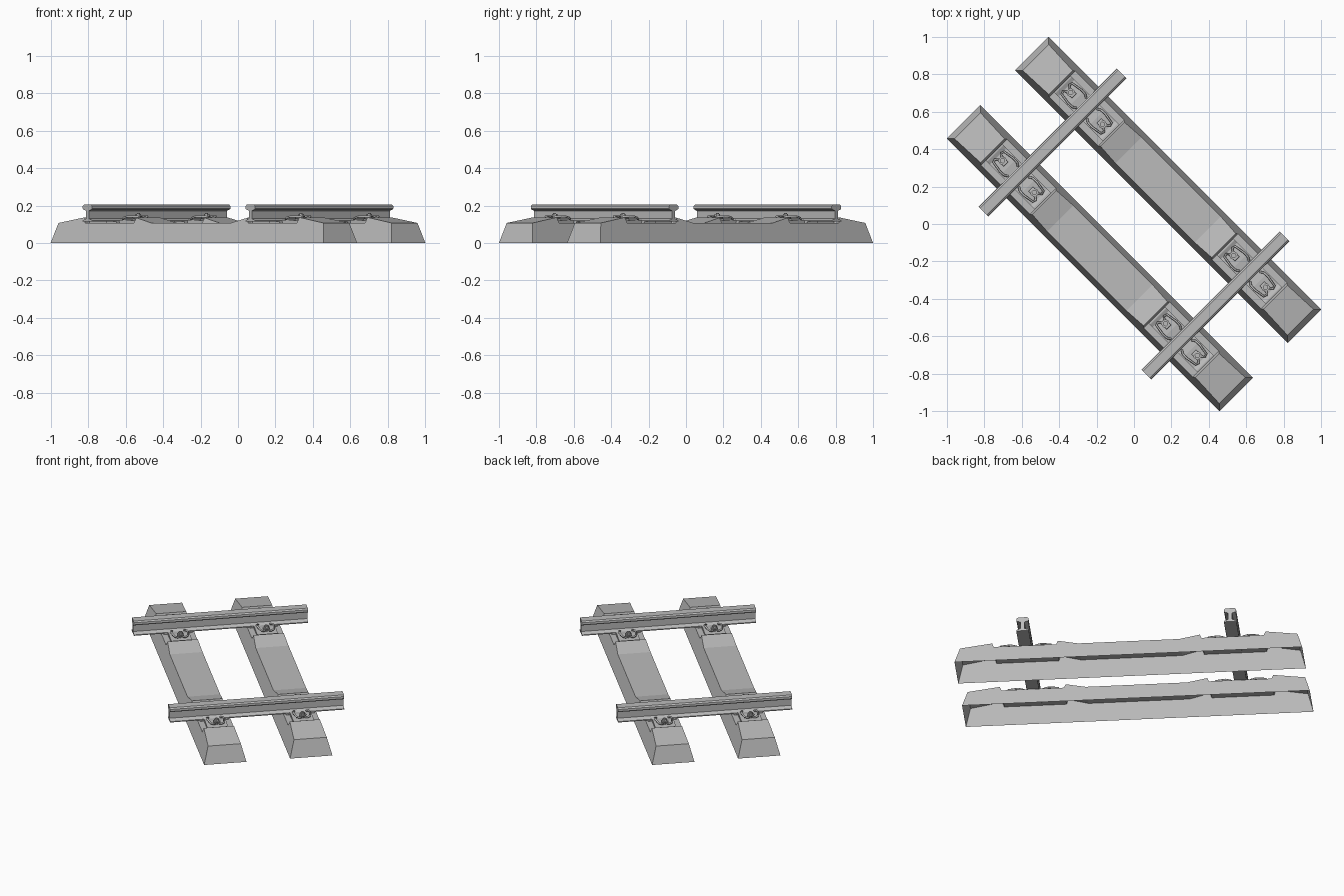
import bpy, bmesh, math
from mathutils import Matrix, Vector

cube = bpy.data.objects.get("Cube")
if cube:
    bpy.data.objects.remove(cube, do_unlink=True)

# One flat grey for everything
grey = bpy.data.materials.new("plain grey")
grey.use_nodes = True
COLOUR = (0.5, 0.5, 0.5, 1)
grey.diffuse_color = COLOUR
grey.node_tree.nodes["Principled BSDF"].inputs["Base Color"].default_value = COLOUR

# Layout frame: x runs along the sleepers, y along the rails, turned 45 degrees
TURN = Matrix.Rotation(math.radians(-45), 4, 'Z')
RAIL_X, SLEEPER_Y, CLIP_GAP = 0.615, 0.2575, 0.12
SEAT_Z = 0.108


def finish(bm, name, place=Matrix(), smooth=False):
    """Turn a bmesh into a placed, coloured object."""
    bmesh.ops.transform(bm, matrix=TURN @ place, verts=bm.verts)
    mesh = bpy.data.meshes.new(name)
    bm.to_mesh(mesh)
    bm.free()
    mesh.materials.append(grey)
    if smooth:
        mesh.polygons.foreach_set("use_smooth", [True] * len(mesh.polygons))
    obj = bpy.data.objects.new(name, mesh)
    bpy.context.collection.objects.link(obj)
    return obj


def prism(profile, half_length):
    """Extrude an (x, z) outline along y."""
    bm = bmesh.new()
    face = bm.faces.new([bm.verts.new((x, -half_length, z)) for x, z in profile])
    new = bmesh.ops.extrude_face_region(bm, geom=[face])["geom"]
    bmesh.ops.translate(bm, vec=(0, 2 * half_length, 0),
                        verts=[v for v in new if isinstance(v, bmesh.types.BMVert)])
    bmesh.ops.recalc_face_normals(bm, faces=bm.faces)
    return bm


# Sleeper: tapered hollow shell, open underneath, with two stepped rail seats
HALF_TOP = [(1.0, 0.107), (0.81, 0.137), (0.80, SEAT_Z), (0.43, SEAT_Z),
            (0.42, 0.135), (0.30, 0.107)]


def sleeper(name, y):
    top = [(-x, z) for x, z in HALF_TOP] + HALF_TOP[::-1]
    bm = bmesh.new()
    rings = []
    for i, (x, z) in enumerate(top):
        foot = math.copysign(1.03, x) if i in (0, len(top) - 1) else x
        half = 0.127 - 0.27 * z
        rings.append([bm.verts.new(p) for p in (
            (foot, -0.127, 0), (x, -half, z), (x, half, z), (foot, 0.127, 0))])
    for a, b in zip(rings, rings[1:]):
        for k in range(3):
            bm.faces.new((a[k], b[k], b[k + 1], a[k + 1]))
    bm.faces.new(rings[0])
    bm.faces.new(rings[-1][::-1])
    bmesh.ops.recalc_face_normals(bm, faces=bm.faces)
    # Shell normals point outwards
    if sum(f.normal.z for f in bm.faces) < 0:
        bmesh.ops.reverse_faces(bm, faces=bm.faces)
    finish(bm, name, Matrix.Translation((0, y, 0)))


# Rail: right half of the I-shaped section, mirrored
HALF_RAIL = [(0.037, 0.114), (0.037, 0.120), (0.011, 0.130), (0.011, 0.172),
             (0.033, 0.180), (0.036, 0.185), (0.035, 0.198), (0.026, 0.205)]


def rail(name, x):
    profile = HALF_RAIL + [(-px, z) for px, z in HALF_RAIL[::-1]]
    finish(prism(profile, 0.522), name, Matrix.Translation((x, 0, 0)))


def clip_wire(points, radius):
    """Bent round bar as a mesh."""
    curve = bpy.data.curves.new("wire", 'CURVE')
    curve.dimensions = '3D'
    curve.bevel_depth = radius
    curve.bevel_resolution = 1
    curve.use_fill_caps = True
    spline = curve.splines.new('POLY')
    spline.points.add(len(points) - 1)
    for p, co in zip(spline.points, points):
        p.co = (*co, 1)
    temp = bpy.data.objects.new("wire", curve)
    bpy.context.collection.objects.link(temp)
    bpy.context.view_layer.update()
    mesh = temp.to_mesh()
    bm = bmesh.new()
    bm.from_mesh(mesh)
    temp.to_mesh_clear()
    bpy.data.objects.remove(temp, do_unlink=True)
    bpy.data.curves.remove(curve)
    return bm


# Fastening: guide plate, bent spring clip, washer and bolt; +x points to the rail
GUIDE = [(-0.065, SEAT_Z - 0.002), (0.083, SEAT_Z - 0.002), (0.083, 0.121),
         (0.045, 0.125), (-0.035, 0.119), (-0.055, 0.128), (-0.065, 0.128)]
HALF_CLIP = [(0.022, 0.013, 0.133), (-0.022, 0.013, 0.133), (-0.034, 0.024, 0.138),
             (-0.028, 0.040, 0.142), (0.030, 0.050, 0.142), (0.062, 0.048, 0.134),
             (0.080, 0.036, 0.128)]


def fastening(name, x, y, angle):
    place = Matrix.Translation((x, y, 0)) @ Matrix.Rotation(angle, 4, 'Z')
    finish(prism(GUIDE, 0.062), name + "_guide_plate", place)
    path = [(a, -b, c) for a, b, c in HALF_CLIP[::-1]] + HALF_CLIP
    finish(clip_wire(path, 0.006), name + "_spring_clip", place, True)
    bm = bmesh.new()
    for radius, z0, z1, sides in ((0.022, 0.138, 0.143, 12), (0.015, 0.143, 0.155, 6),
                                  (0.008, 0.112, 0.160, 8)):
        bmesh.ops.create_cone(bm, cap_ends=True, segments=sides, radius1=radius,
                              radius2=radius, depth=z1 - z0,
                              matrix=Matrix.Translation((0, 0, (z0 + z1) / 2)))
    finish(bm, name + "_bolt", place)


# Assembly
for end, sx in (("first", -1), ("second", 1)):
    rail(end + "_rail", sx * RAIL_X)
for row, sy in (("front", -1), ("back", 1)):
    y = sy * SLEEPER_Y
    sleeper(row + "_sleeper", y)
    for end, sx in (("first", -1), ("second", 1)):
        x = sx * RAIL_X
        pad = [(-0.04, SEAT_Z - 0.001), (0.04, SEAT_Z - 0.001), (0.04, 0.114), (-0.04, 0.114)]
        finish(prism(pad, 0.085), f"{row}_{end}_rail_pad", Matrix.Translation((x, y, 0)))
        for label, dx, angle in (("low", -CLIP_GAP, 0), ("high", CLIP_GAP, math.pi)):
            fastening(f"{row}_{end}_{label}", x + dx, y, angle)
